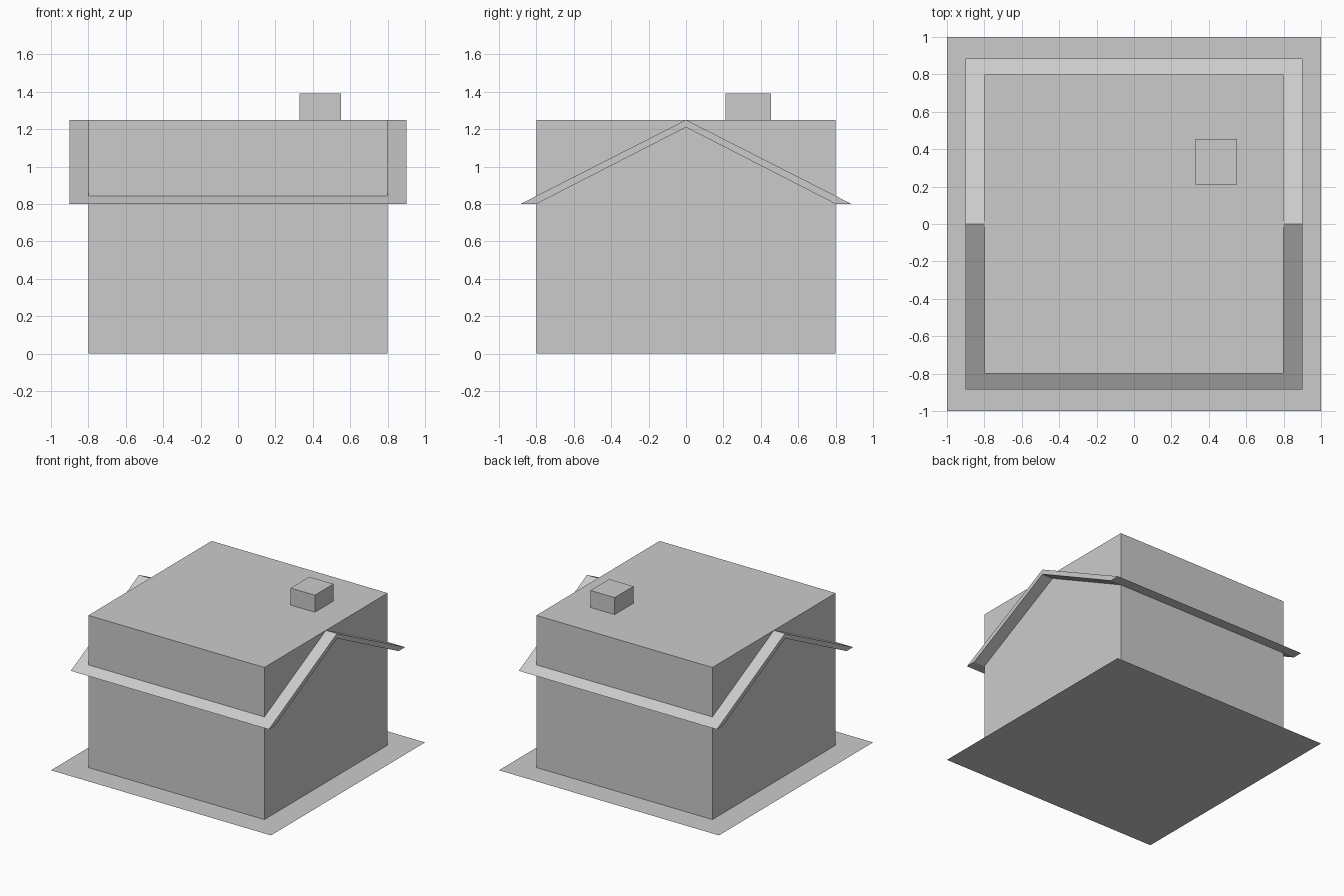
import bpy
import bmesh

if "Cube" in bpy.data.objects:
    bpy.data.objects.remove(bpy.data.objects["Cube"], do_unlink=True)

grey = bpy.data.materials.new("plain grey")
grey.use_nodes = True
colour = (0.6, 0.6, 0.6, 1)
grey.diffuse_color = colour
grey.node_tree.nodes["Principled BSDF"].inputs["Base Color"].default_value = colour


def finish(name, bm):
    bmesh.ops.recalc_face_normals(bm, faces=bm.faces)
    mesh = bpy.data.meshes.new(name)
    bm.to_mesh(mesh)
    bm.free()
    mesh.materials.append(grey)
    obj = bpy.data.objects.new(name, mesh)
    bpy.context.collection.objects.link(obj)
    return obj


def box(name, low, high):
    bm = bmesh.new()
    bmesh.ops.create_cube(bm, size=1)
    for v in bm.verts:
        for i in range(3):
            v.co[i] = low[i] if v.co[i] < 0 else high[i]
    return finish(name, bm)


def prism(name, profile, half_width):
    """Extrude a (y, z) profile along x."""
    bm = bmesh.new()
    face = bm.faces.new([bm.verts.new((-half_width, y, z)) for y, z in profile])
    moved = bmesh.ops.extrude_face_region(bm, geom=[face])["geom"]
    verts = [g for g in moved if isinstance(g, bmesh.types.BMVert)]
    bmesh.ops.translate(bm, verts=verts, vec=(2 * half_width, 0, 0))
    # extrusion leaves the starting face as the near end cap
    return finish(name, bm)


# Flat plot of ground under the house
bm = bmesh.new()
bmesh.ops.create_grid(bm, x_segments=1, y_segments=1, size=1)
finish("ground_plot", bm)

# House body
box("house_body", (-0.8, -0.8, 0), (0.8, 0.8, 1.25))

# Thin gable roof with level eaves
prism("gable_roof", [(-0.885, 0.8), (0, 1.25), (0.885, 0.8),
                     (0.8, 0.8), (0, 1.21), (-0.8, 0.8)], 0.9)

# Chimney
box("chimney", (0.33, 0.212, 0.95), (0.55, 0.455, 1.39))
